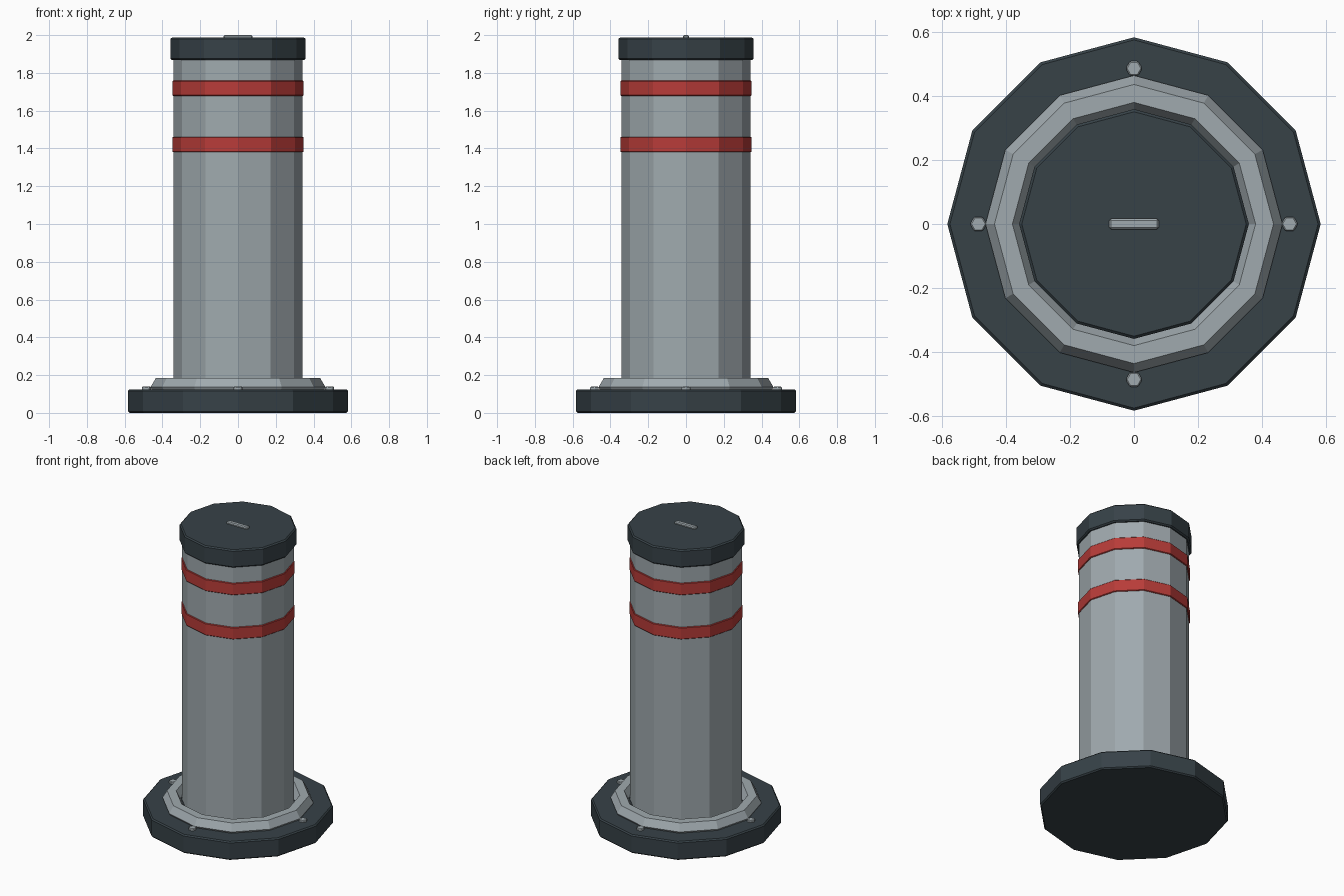
import bpy, bmesh, math
from mathutils import Matrix

cube = bpy.data.objects.get("Cube")
if cube:
    bpy.data.objects.remove(cube, do_unlink=True)


def material(name, rgb):
    m = bpy.data.materials.new(name)
    m.use_nodes = True
    m.diffuse_color = (*rgb, 1)
    m.node_tree.nodes["Principled BSDF"].inputs["Base Color"].default_value = (*rgb, 1)
    return m


GREY = material("light grey metal", (0.35, 0.40, 0.425))
DARK = material("dark slate", (0.038, 0.054, 0.064))
RED = material("red band", (0.48, 0.045, 0.04))


def finish(name, bm, mat, bevel=0):
    bmesh.ops.recalc_face_normals(bm, faces=bm.faces)
    mesh = bpy.data.meshes.new(name)
    bm.to_mesh(mesh)
    bm.free()
    mesh.materials.append(mat)
    obj = bpy.data.objects.new(name, mesh)
    bpy.context.collection.objects.link(obj)
    if bevel:
        mod = obj.modifiers.new("soft edges", "BEVEL")
        mod.width = bevel
        mod.segments = 1
        mod.limit_method = "ANGLE"
        mod.angle_limit = math.radians(40)
    return obj


def prism(name, radius, z0, z1, mat, bevel=0, sides=12, at=(0, 0)):
    """Upright flat-sided cylinder with corners on the y axis."""
    bm = bmesh.new()
    place = Matrix.Translation((*at, (z0 + z1) / 2)) @ Matrix.Rotation(math.pi / 2, 4, "Z")
    bmesh.ops.create_cone(bm, cap_ends=True, segments=sides, radius1=radius,
                          radius2=radius, depth=z1 - z0, matrix=place)
    return finish(name, bm, mat, bevel)


def ring(name, major, minor, z, mat, sides=12, around=6):
    """Faceted torus with a hexagonal section."""
    bm = bmesh.new()
    loops = []
    for i in range(sides):
        a = math.tau * i / sides
        loop = []
        for j in range(around):
            b = math.tau * j / around
            r = major + minor * math.cos(b)
            loop.append(bm.verts.new((r * math.cos(a), r * math.sin(a), z + minor * math.sin(b))))
        loops.append(loop)
    for i in range(sides):
        p, q = loops[i], loops[(i + 1) % sides]
        for j in range(around):
            k = (j + 1) % around
            bm.faces.new((p[j], q[j], q[k], p[k]))
    return finish(name, bm, mat)


# Base, post, collar and cap
prism("base_plate", 0.582, 0.0, 0.125, DARK, 0.008)
prism("post", 0.342, 0.1, 1.9, GREY)
ring("base_collar", 0.407, 0.056, 0.136, GREY)
prism("top_cap", 0.358, 1.867, 1.987, DARK, 0.008)

# Warning bands
for label, z in (("lower", 1.38), ("upper", 1.678)):
    prism(label + "_band", 0.348, z, z + 0.081, RED, 0.004)

# Anchor bolts
for i, side in enumerate(("left", "back", "right", "front")):
    a = i * math.pi / 2
    prism(side + "_bolt", 0.026, 0.11, 0.139, GREY, 0.004, 6,
          (0.485 * math.cos(a), 0.485 * math.sin(a)))

# Grip bar on the cap
bm = bmesh.new()
bmesh.ops.create_cube(bm, size=1, matrix=Matrix.Translation((0, 0, 1.985))
                      @ Matrix.Diagonal((0.156, 0.033, 0.03, 1)))
finish("grip_bar", bm, GREY, 0.006)
